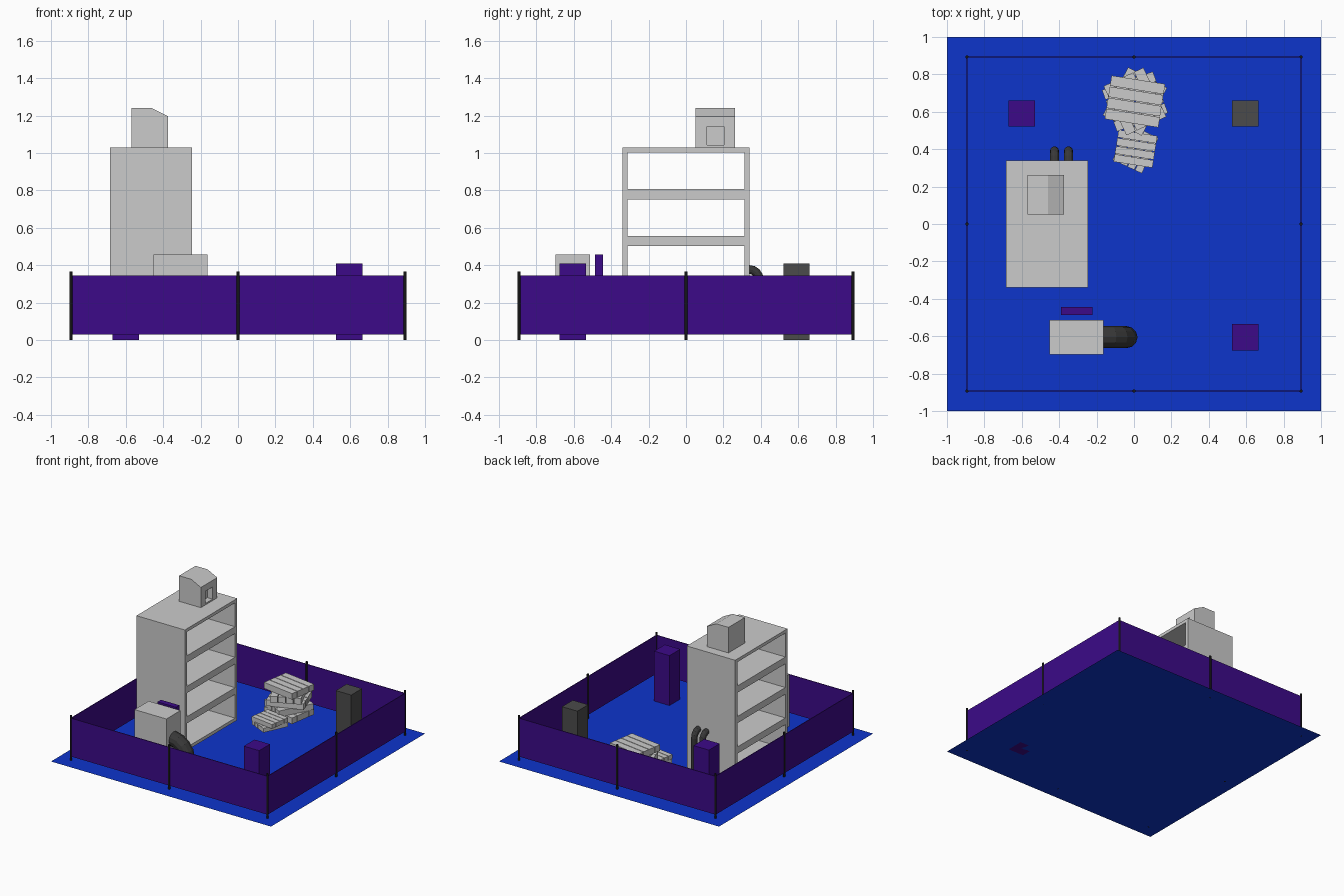
import bpy, bmesh, math
from mathutils import Matrix, Vector

if "Cube" in bpy.data.objects:
    bpy.data.objects.remove(bpy.data.objects["Cube"])


def material(name, rgb):
    m = bpy.data.materials.new(name)
    m.diffuse_color = (*rgb, 1)
    m.use_nodes = True
    m.node_tree.nodes["Principled BSDF"].inputs["Base Color"].default_value = m.diffuse_color
    return m


BLUE = material("blue", (0.004, 0.035, 0.6))
PURPLE = material("purple", (0.045, 0.003, 0.25))
DARK = material("dark_grey", (0.07, 0.07, 0.07))
BLACK = material("black", (0.008, 0.008, 0.008))
RUBBER = material("rubber", (0.04, 0.04, 0.04))


def finish(bm, name, mat=None):
    bmesh.ops.recalc_face_normals(bm, faces=bm.faces)
    me = bpy.data.meshes.new(name)
    bm.to_mesh(me)
    bm.free()
    ob = bpy.data.objects.new(name, me)
    bpy.context.collection.objects.link(ob)
    if mat:
        me.materials.append(mat)
    return ob


def add_box(bm, x0, x1, y0, y1, z0, z1, turn=Matrix()):
    move = Matrix.Translation(((x0 + x1) / 2, (y0 + y1) / 2, (z0 + z1) / 2))
    bmesh.ops.create_cube(bm, size=1, matrix=turn @ move @ Matrix.Diagonal((x1 - x0, y1 - y0, z1 - z0, 1)))


def box(name, *dims, mat=None):
    bm = bmesh.new()
    add_box(bm, *dims)
    return finish(bm, name, mat)


def elbow(name, start, direction, bend, radius, bottom, sides=12, steps=4):
    """Pipe leaving start along a level direction, bending down to bottom."""
    d, up, start = Vector(direction), Vector((0, 0, 1)), Vector(start)
    side = d.cross(up)
    frames = []
    for i in range(steps + 1):
        a = math.pi / 2 * i / steps
        out = d * math.sin(a) + up * math.cos(a)
        frames.append((start - up * bend + out * bend, out))
    last = frames[-1][0].copy()
    last.z = bottom
    frames.append((last, d))
    bm = bmesh.new()
    rings = []
    for c, out in frames:
        rings.append([bm.verts.new(c + radius * (out * math.cos(t) + side * math.sin(t)))
                      for t in (2 * math.pi * k / sides for k in range(sides))])
    for r, s in zip(rings, rings[1:]):
        for k in range(sides):
            bm.faces.new((r[k], r[(k + 1) % sides], s[(k + 1) % sides], s[k]))
    bm.faces.new(rings[0])
    bm.faces.new(rings[-1])
    return finish(bm, name, RUBBER)


# floor sheet
bm = bmesh.new()
bmesh.ops.create_grid(bm, x_segments=1, y_segments=1, size=1)
finish(bm, "floor", BLUE)

# fence panels and round posts
E, T = 0.893, 0.003
for s, side in ((-1, "a"), (1, "b")):
    box("fence_x_" + side, -E, E, s * E - T, s * E + T, 0.03, 0.345, mat=PURPLE)
    box("fence_y_" + side, s * E - T, s * E + T, -E, E, 0.03, 0.345, mat=PURPLE)
bm = bmesh.new()
for x in (-E, 0, E):
    for y in (-E, 0, E):
        if x or y:
            bmesh.ops.create_cone(bm, cap_ends=True, segments=12, radius1=0.008, radius2=0.008,
                                  depth=0.366, matrix=Matrix.Translation((x, y, 0.183)))
finish(bm, "fence_posts", BLACK)

# free-standing bins
for name, x, y, mat in (("bin_back_left", -0.6, 0.59, PURPLE), ("bin_front_right", 0.595, -0.605, PURPLE),
                        ("bin_back_right", 0.595, 0.59, DARK)):
    box(name, x - 0.07, x + 0.07, y - 0.07, y + 0.07, 0, 0.41, mat=mat)

# open shelf rack: ends, top, shelves and bottom
bm = bmesh.new()
X0, X1, Y0, Y1 = -0.685, -0.245, -0.34, 0.34
add_box(bm, X0, X1, Y0, Y0 + 0.028, 0.03, 1.03)
add_box(bm, X0, X1, Y1 - 0.028, Y1, 0.03, 1.03)
for z0, z1 in ((1.004, 1.03), (0.752, 0.808), (0.502, 0.557), (0.252, 0.307), (0.03, 0.057)):
    add_box(bm, X0, X1, Y0 + 0.028, Y1 - 0.028, z0, z1)
finish(bm, "shelf_rack")

# small hutch on the rack, with sloped roof and a recessed doorway
bm = bmesh.new()
profile = ((-0.57, 1.03), (-0.373, 1.03), (-0.373, 1.196), (-0.46, 1.24), (-0.57, 1.24))
face = bm.faces.new([bm.verts.new((x, 0.05, z)) for x, z in profile])
ext = bmesh.ops.extrude_face_region(bm, geom=[face])
bmesh.ops.translate(bm, verts=[v for v in ext["geom"] if isinstance(v, bmesh.types.BMVert)], vec=(0, 0.213, 0))
hutch = finish(bm, "hutch")
cutter = box("doorway_cutter", -0.42, -0.3, 0.112, 0.203, 1.042, 1.142)
cutter.hide_render = True
mod = hutch.modifiers.new("doorway", 'BOOLEAN')
mod.operation, mod.object, mod.solver = 'DIFFERENCE', cutter, 'EXACT'
bpy.context.view_layer.objects.active = hutch
bpy.ops.object.modifier_apply(modifier=mod.name)
bpy.data.objects.remove(cutter)

# machine box with its pipe, and the slim panel behind it
box("machine_box", -0.453, -0.163, -0.697, -0.513, 0.03, 0.457)
box("slim_panel", -0.39, -0.222, -0.487, -0.443, 0.03, 0.457, mat=PURPLE)
elbow("machine_pipe", (-0.165, -0.605, 0.26), (1, 0, 0), 0.125, 0.059, 0.03)

# twin pipes behind the rack
for i, x in enumerate((-0.425, -0.35)):
    elbow(f"rack_pipe_{i + 1}", (x, 0.338, 0.377), (0, 1, 0), 0.053, 0.024, 0.03)


# crossed stacks of planks
def stack(name, x, y, length, pitch, count, thick, angles):
    bm = bmesh.new()
    for layer, a in enumerate(angles):
        turn = Matrix.Translation((x, y, 0.03 + layer * thick)) @ Matrix.Rotation(math.radians(a), 4, 'Z')
        for i in range(count):
            c = (i - (count - 1) / 2) * pitch
            add_box(bm, -length / 2, length / 2, c - pitch * 0.46, c + pitch * 0.46, 0, thick, turn)
    finish(bm, name)


stack("large_plank_stack", 0.005, 0.655, 0.29, 0.06, 4, 0.05, (-9, 62, 20, 115, -9))
stack("small_plank_stack", 0.008, 0.402, 0.21, 0.044, 4, 0.035, (65, -9))
